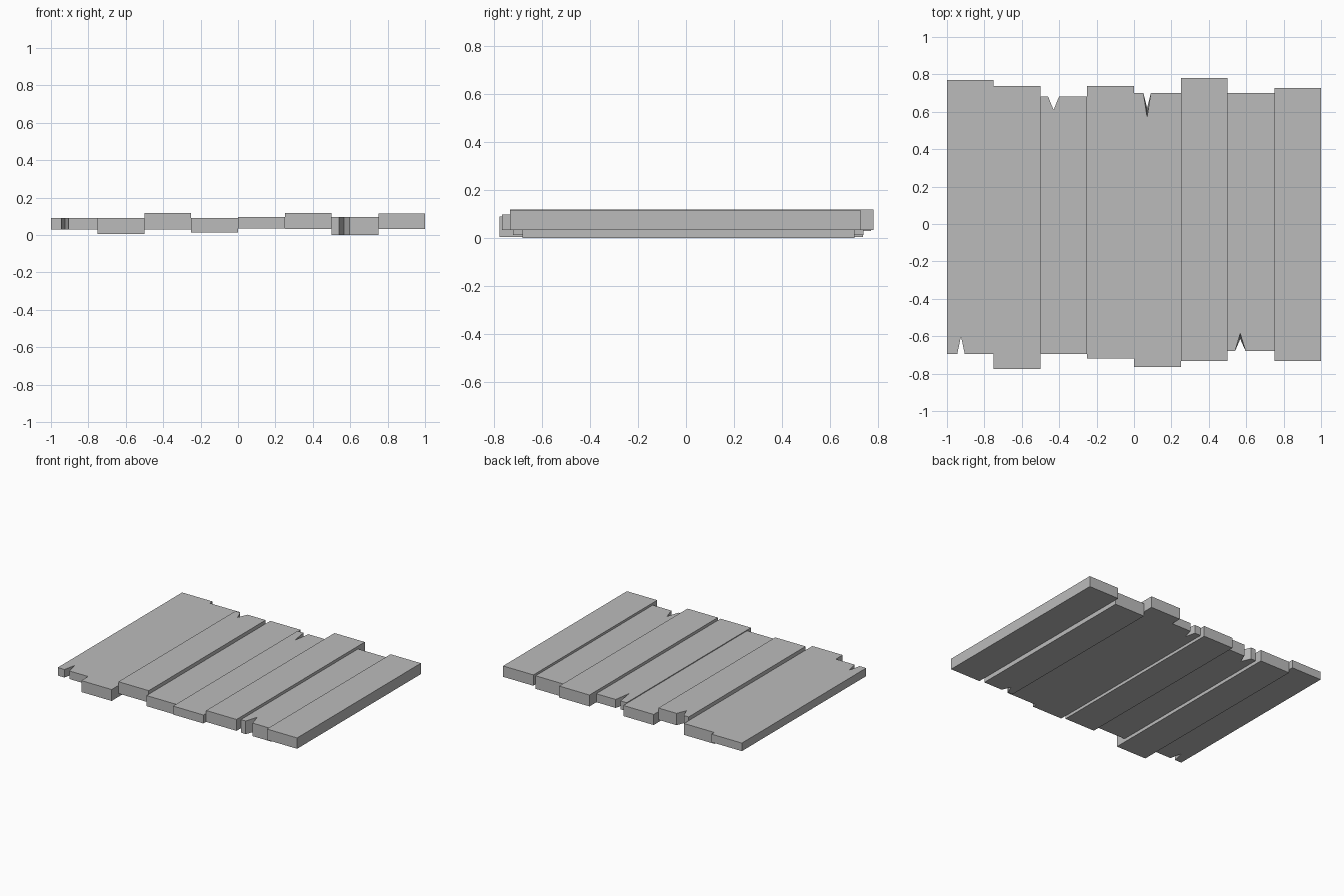
import bpy
import bmesh

cube = bpy.data.objects.get("Cube")
if cube:
    bpy.data.objects.remove(cube, do_unlink=True)

grey = bpy.data.materials.new("weathered_grey")
grey.use_nodes = True
grey.diffuse_color = (0.5, 0.5, 0.5, 1)
grey.node_tree.nodes["Principled BSDF"].inputs["Base Color"].default_value = (0.5, 0.5, 0.5, 1)

WIDTH = 0.25


def make_plank(name, x0, front, back, bottom, top, notch=None):
    """Board along y; notch = (end, left x, tip x, right x, tip y on top, tip y below)."""
    x1 = x0 + WIDTH

    def outline(tip_index):
        pts = [(x0, front), (x1, front), (x1, back), (x0, back)]
        if notch:
            end, left, mid, right = notch[:4]
            tip = (mid, notch[tip_index])
            if end == "front":
                pts[1:1] = [(left, front), tip, (right, front)]
            else:
                pts[3:3] = [(right, back), tip, (left, back)]
        return pts

    bm = bmesh.new()
    upper = [bm.verts.new((x, y, top)) for x, y in outline(4)]
    lower = [bm.verts.new((x, y, bottom)) for x, y in outline(5)]
    bm.faces.new(upper)
    bm.faces.new(lower[::-1])
    for i in range(len(upper)):
        j = (i + 1) % len(upper)
        bm.faces.new((lower[i], lower[j], upper[j], upper[i]))
    bmesh.ops.recalc_face_normals(bm, faces=bm.faces)
    mesh = bpy.data.meshes.new(name)
    bm.to_mesh(mesh)
    bm.free()
    mesh.materials.append(grey)
    bpy.context.collection.objects.link(bpy.data.objects.new(name, mesh))


# Front end, back end, underside, top and optional split of each board
planks = [
    (-0.695, 0.77, 0.03, 0.09, ("front", -0.945, -0.925, -0.905, -0.60, -0.60)),
    (-0.775, 0.737, 0.005, 0.09),
    (-0.695, 0.683, 0.03, 0.118, ("back", -0.46, -0.43, -0.40, 0.61, 0.61)),
    (-0.72, 0.738, 0.012, 0.091),
    (-0.765, 0.70, 0.034, 0.097, ("back", 0.05, 0.07, 0.09, 0.57, 0.62)),
    (-0.732, 0.78, 0.033, 0.118),
    (-0.68, 0.70, 0.0, 0.097, ("front", 0.54, 0.568, 0.597, -0.585, -0.615)),
    (-0.732, 0.727, 0.033, 0.114),
]
for i, plank in enumerate(planks):
    make_plank(f"plank_{i + 1}", -1 + i * WIDTH, *plank)
